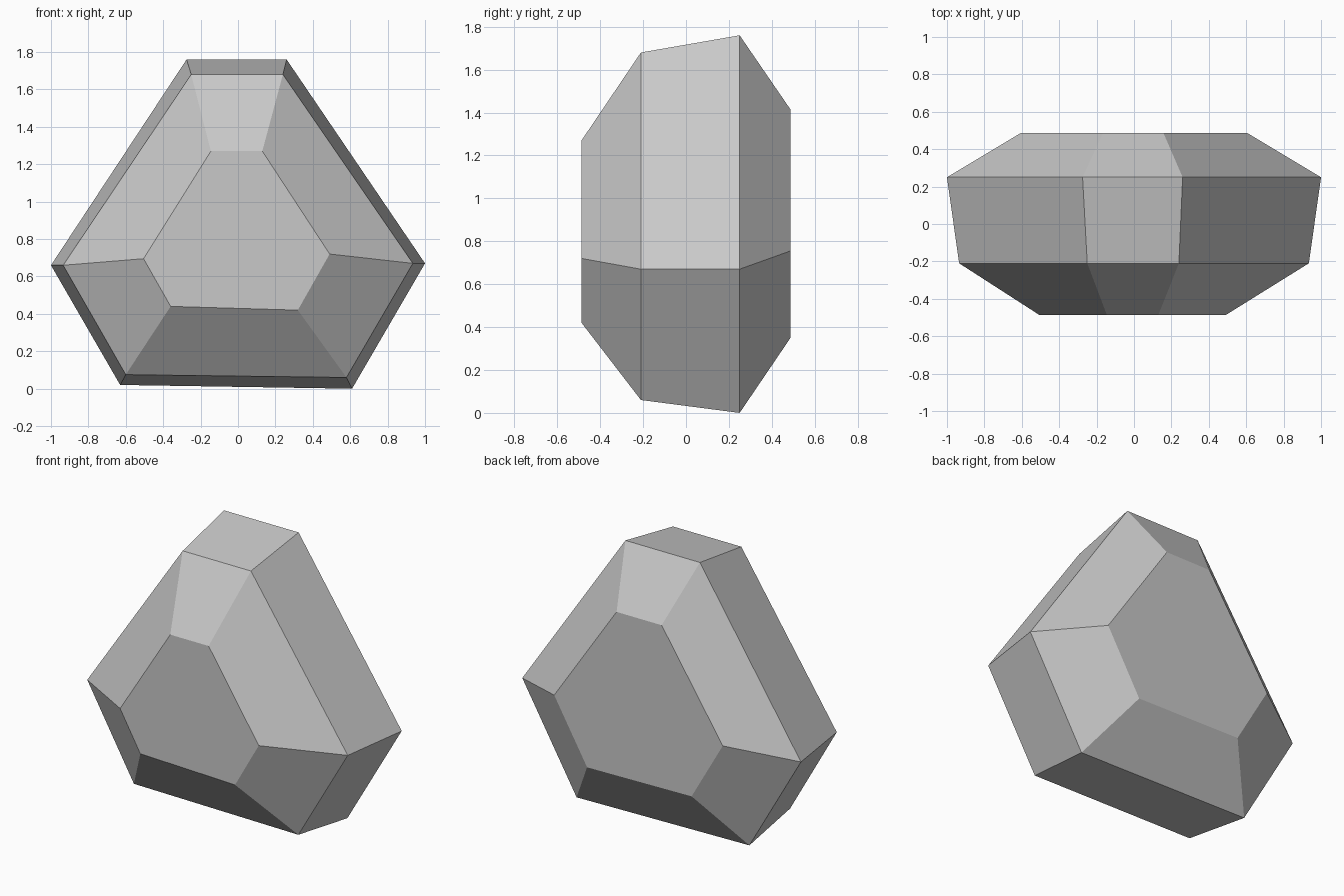
import bpy, bmesh

cube = bpy.data.objects.get("Cube")
if cube:
    bpy.data.objects.remove(cube, do_unlink=True)

# Stone colour
grey = bpy.data.materials.new("stone_grey")
grey.use_nodes = True
colour = (0.58, 0.58, 0.58, 1.0)
grey.diffuse_color = colour
bsdf = next(n for n in grey.node_tree.nodes if n.type == 'BSDF_PRINCIPLED')
bsdf.inputs["Base Color"].default_value = colour

# Six-sided outlines (x, z), clockwise from the top left
front_outline = [(-0.145, 1.27), (0.13, 1.27), (0.49, 0.72),
                 (0.32, 0.42), (-0.36, 0.44), (-0.505, 0.695)]
front_girdle = [(-0.25, 1.68), (0.24, 1.68), (0.935, 0.67),
                (0.58, 0.06), (-0.60, 0.075), (-0.935, 0.66)]
back_girdle = [(-0.275, 1.76), (0.26, 1.76), (1.0, 0.67),
               (0.61, 0.0), (-0.63, 0.02), (-1.0, 0.66)]
# The back outline is the back girdle shrunk about its centre
back_scale, centre_z = 0.605, 0.885
back_outline = [(x * back_scale, centre_z + (z - centre_z) * back_scale)
                for x, z in back_girdle]

# Loft the outlines from front to back and cap both ends
layers = [(-0.487, front_outline), (-0.21, front_girdle),
          (0.25, back_girdle), (0.487, back_outline)]
bm = bmesh.new()
rings = [[bm.verts.new((x, y, z)) for x, z in outline] for y, outline in layers]
for near, far in zip(rings, rings[1:]):
    for i in range(len(near)):
        j = (i + 1) % len(near)
        bm.faces.new((near[i], near[j], far[j], far[i]))
bm.faces.new(rings[0])
bm.faces.new(rings[-1])
bmesh.ops.recalc_face_normals(bm, faces=bm.faces[:])

mesh = bpy.data.meshes.new("faceted_stone")
bm.to_mesh(mesh)
bm.free()
mesh.materials.append(grey)
stone = bpy.data.objects.new("faceted_stone", mesh)
bpy.context.collection.objects.link(stone)
